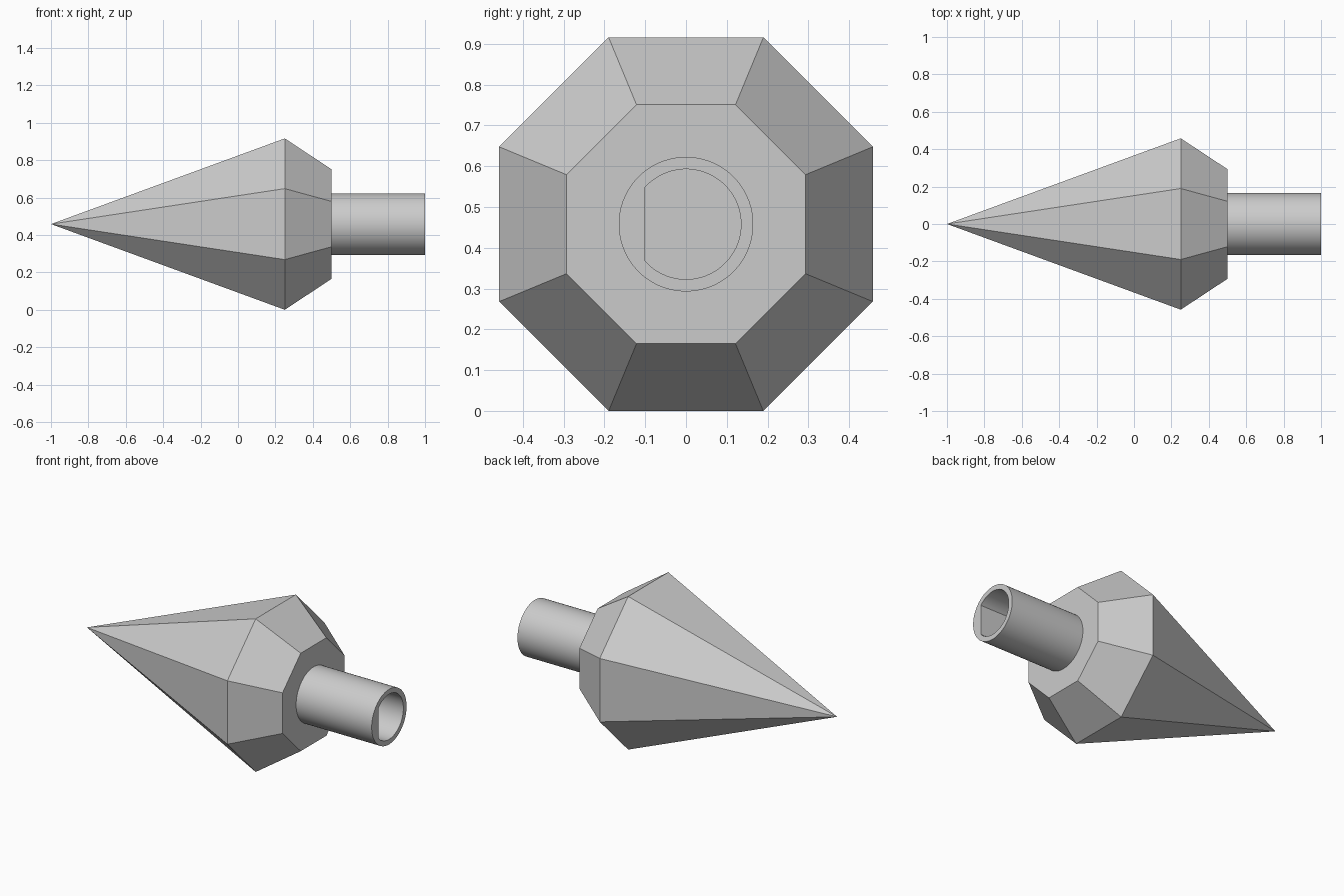
import bpy
import bmesh
from math import cos, pi, sin, tan

cube = bpy.data.objects.get("Cube")
if cube:
    bpy.data.objects.remove(cube, do_unlink=True)

APOTHEM = 0.458      # half height of the head, and height of the axis
WALL_FLAT = 0.1      # distance of the flat inside the socket from the axis

grey = bpy.data.materials.new("plain grey")
grey.use_nodes = True
colour = (0.6, 0.6, 0.6, 1)
grey.diffuse_color = colour
grey.node_tree.nodes["Principled BSDF"].inputs["Base Color"].default_value = colour


def ring(bm, x, count, radius):
    """Ring of vertices about the x axis; radius is a function of the angle."""
    verts = []
    for k in range(count):
        a = (k + 0.5) * 2 * pi / count
        r = radius(a)
        verts.append(bm.verts.new((x, r * cos(a), APOTHEM + r * sin(a))))
    return verts


def bridge(bm, a, b):
    n = len(a)
    for k in range(n):
        j = (k + 1) % n
        bm.faces.new((a[k], a[j], b[j], b[k]))


def finish(bm, name):
    mesh = bpy.data.meshes.new(name)
    bm.to_mesh(mesh)
    bm.free()
    mesh.materials.append(grey)
    obj = bpy.data.objects.new(name, mesh)
    bpy.context.collection.objects.link(obj)
    return obj


# Eight-sided pointed head with a tapered back
bm = bmesh.new()
corner = 1 / cos(pi / 8)
tip = bm.verts.new((-1, 0, APOTHEM))
waist = ring(bm, 0.25, 8, lambda a: APOTHEM * corner)
back = ring(bm, 0.5, 8, lambda a: 0.293 * corner)
for k in range(8):
    bm.faces.new((tip, waist[(k + 1) % 8], waist[k]))
bridge(bm, waist, back)
bm.faces.new(back)
finish(bm, "pointed_head")


# Round shaft with a D-shaped socket, flat on the front side
def socket_radius(a):
    toward_flat = -cos(a)
    return min(0.135, WALL_FLAT / toward_flat) if toward_flat > 0 else 0.135


bm = bmesh.new()
SIDES = 64
loops = [
    ring(bm, 0.5, SIDES, lambda a: 0.165),
    ring(bm, 1.0, SIDES, lambda a: 0.165),
    ring(bm, 1.0, SIDES, socket_radius),
    ring(bm, 0.5, SIDES, socket_radius),
]
for first, second in zip(loops, loops[1:]):
    bridge(bm, first, second)
shaft = finish(bm, "socket_shaft")

bpy.ops.object.select_all(action="DESELECT")
shaft.select_set(True)
bpy.context.view_layer.objects.active = shaft
bpy.ops.object.shade_smooth_by_angle()
